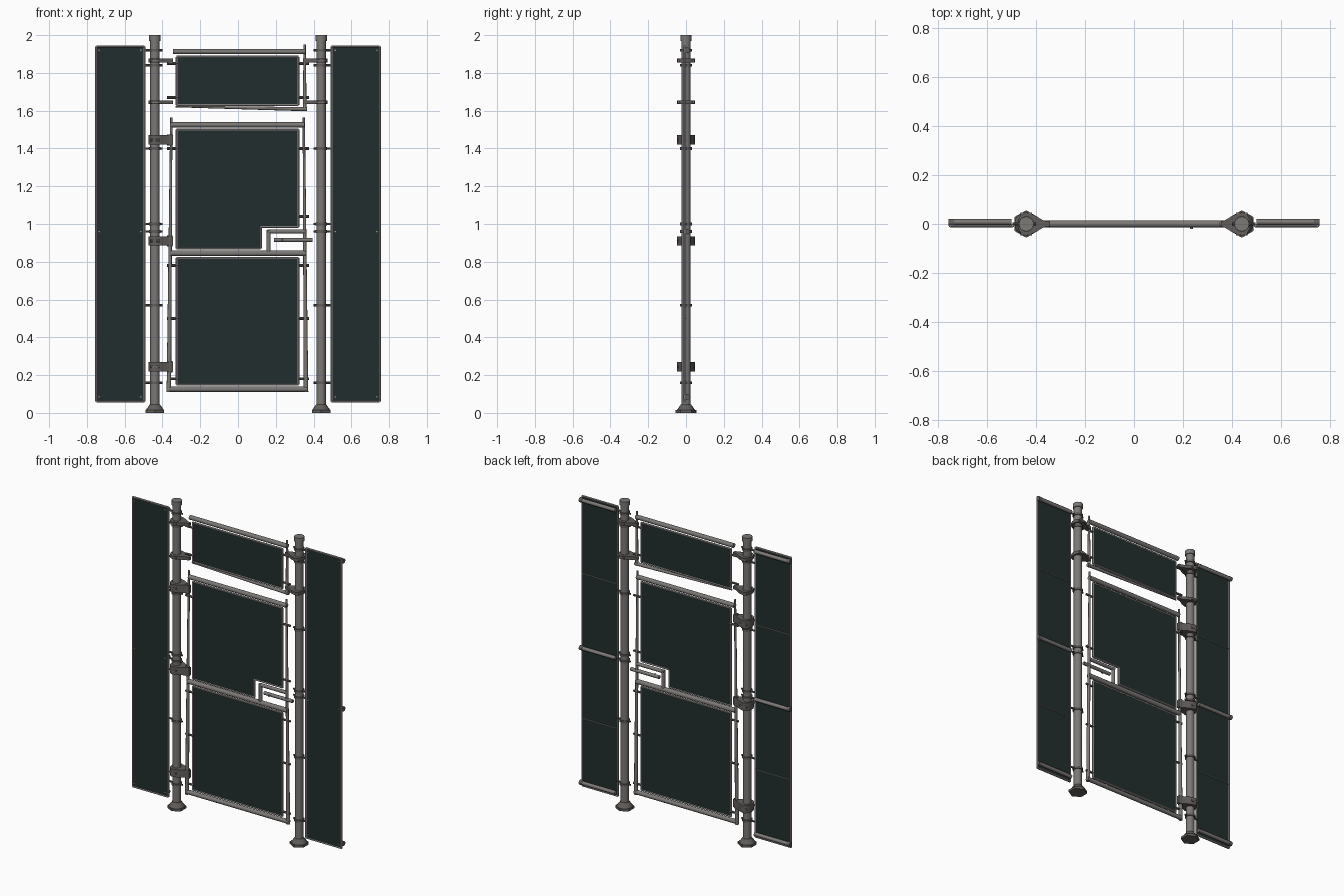
import bpy, bmesh, math
from mathutils import Vector

if "Cube" in bpy.data.objects:
    bpy.data.objects.remove(bpy.data.objects["Cube"])


def material(name, rgb):
    m = bpy.data.materials.new(name)
    m.use_nodes = True
    m.diffuse_color = (*rgb, 1)
    bsdf = next(n for n in m.node_tree.nodes if n.type == "BSDF_PRINCIPLED")
    bsdf.inputs["Base Color"].default_value = (*rgb, 1)
    bsdf.inputs["Roughness"].default_value = 0.6
    return m


STEEL = material("galvanised_steel", (0.2, 0.19, 0.18))
DARK = material("dark_steel", (0.12, 0.11, 0.105))
EDGE = material("light_edging", (0.33, 0.31, 0.3))
SHEET = material("dark_green_sheet", (0.016, 0.027, 0.027))


def finish(name, bm, mat, smooth=True):
    bmesh.ops.recalc_face_normals(bm, faces=bm.faces)
    mesh = bpy.data.meshes.new(name)
    bm.to_mesh(mesh)
    bm.free()
    mesh.materials.append(mat)
    ob = bpy.data.objects.new(name, mesh)
    bpy.context.collection.objects.link(ob)
    if smooth:
        bpy.ops.object.select_all(action="DESELECT")
        ob.select_set(True)
        bpy.context.view_layer.objects.active = ob
        bpy.ops.object.shade_smooth_by_angle(angle=math.radians(35))
    return ob


def rod(name, a, b, r, mat=STEEL, r_end=None, sides=12):
    """Round bar from a to b, optionally tapered."""
    a, b = Vector(a), Vector(b)
    bm = bmesh.new()
    bmesh.ops.create_cone(bm, cap_ends=True, segments=sides, radius1=r,
                          radius2=r if r_end is None else r_end, depth=(b - a).length)
    turn = (b - a).to_track_quat("Z", "Y").to_matrix().to_4x4()
    turn.translation = (a + b) / 2
    bm.transform(turn)
    return finish(name, bm, mat)


def extrude(name, points, direction, mat, smooth=False):
    """Flat outline pushed along a direction."""
    bm = bmesh.new()
    face = bm.faces.new([bm.verts.new(p) for p in points])
    out = bmesh.ops.extrude_face_region(bm, geom=[face])
    verts = [v for v in out["geom"] if isinstance(v, bmesh.types.BMVert)]
    bmesh.ops.translate(bm, verts=verts, vec=direction)
    return finish(name, bm, mat, smooth)


def sheet(name, outline, y=0.0):
    extrude(name, [(x, y - 0.004, z) for x, z in outline], (0, 0.008, 0), SHEET)
    loop = outline + outline[:1]
    for (x1, z1), (x2, z2) in zip(loop, loop[1:]):
        rod(name + "_edging", (x1, y, z1), (x2, y, z2), 0.006, EDGE, sides=8)


def rect(x1, x2, z1, z2):
    return [(x1, z1), (x2, z1), (x2, z2), (x1, z2)]


def strap(name, side, z, height):
    """Teardrop bracket wrapped round a post and reaching toward the gate."""
    x0 = side * 0.44
    pts = [(x0 + side * 0.035 * math.cos(t), 0.047 * math.sin(t), z - height / 2)
           for t in (math.radians(-90 + 15 * i) for i in range(13))]
    pts += [(side * x, y, z - height / 2) for x, y in
            ((0.405, 0.036), (0.37, 0.014), (0.345, 0.01),
             (0.345, -0.01), (0.37, -0.014), (0.405, -0.036))]
    extrude(name, pts, (0, 0, height), DARK, True)
    # clamp bolts
    for y in (-0.04, 0.04):
        rod(name + "_bolt", (x0 - 0.024, y, z), (x0 + 0.024, y, z), 0.007, STEEL, sides=6)


# Posts, feet and the screens beside them
for side, tag in ((-1, "right"), (1, "left")):
    x = side * 0.44
    rod(tag + "_post", (x, 0, 0.01), (x, 0, 1.98), 0.025, sides=24)
    rod(tag + "_post_cap", (x, 0, 1.97), (x, 0, 2.0), 0.03, sides=24)
    rod(tag + "_foot_plate", (x, 0, 0), (x, 0, 0.015), 0.056, DARK, sides=6)
    rod(tag + "_foot_cone", (x, 0, 0.015), (x, 0, 0.045), 0.048, DARK, 0.027, sides=12)

    for z in (0.16, 0.57, 0.96, 1.0, 1.4, 1.84, 1.92):
        rod(tag + "_post_collar", (x, 0, z - 0.007), (x, 0, z + 0.007), 0.031, DARK, sides=20)
        rod(tag + "_collar_arm", (side * 0.4, 0, z), (side * 0.495, 0, z), 0.006, DARK, sides=8)

    sheet(tag + "_side_screen", rect(side * 0.495, side * 0.75, 0.06, 1.94), -0.008)
    for z in (0.085, 0.96, 1.92):
        rod(tag + "_screen_rail", (side * 0.5, 0.008, z), (side * 0.74, 0.008, z), 0.012)
        rod(tag + "_rail_end", (side * 0.735, 0.006, z), (side * 0.757, 0.006, z), 0.015, DARK)
        # rivets holding the sheet to the rail
        for rx in (0.515, 0.735):
            rod(tag + "_rivet", (side * rx, -0.015, z), (side * rx, 0, z), 0.004, EDGE, sides=8)
    for z in (0.5, 1.44):
        rod(tag + "_screen_wire", (side * 0.5, -0.002, z), (side * 0.745, -0.002, z),
            0.003, STEEL, sides=6)

    for z in (1.645, 1.865):
        strap(tag + "_transom_bracket", side, z, 0.02)

# Hinges on one post
for z in (0.245, 0.91, 1.445):
    strap("hinge", -1, z, 0.05)
    rod("hinge_pin", (-0.362, 0, z - 0.03), (-0.362, 0, z + 0.03), 0.014, DARK)

# Transom above the gate
sheet("transom_sheet", rect(-0.325, 0.32, 1.63, 1.885))
rod("transom_top_rail", (-0.345, 0, 1.913), (0.357, 0, 1.913), 0.014)
rod("transom_bottom_rail", (-0.33, 0, 1.622), (0.365, 0, 1.608), 0.004, r_end=0.011)
rod("transom_upright", (0.353, 0, 1.6), (0.353, 0, 1.95), 0.01, r_end=0.006)

# Gate frame
rod("gate_hinge_upright", (-0.366, 0, 0.11), (-0.353, 0, 1.565), 0.012, r_end=0.006)
rod("gate_lock_upright", (0.36, 0, 0.11), (0.348, 0, 1.565), 0.012, r_end=0.006)
for name, x, z, r in (("bottom", 0.367, 0.125, 0.014), ("middle", 0.357, 0.845, 0.015),
                      ("top", 0.352, 1.525, 0.014)):
    rod("gate_" + name + "_rail", (-x, 0, z), (x, 0, z), r)

# Gate sheets, the upper one notched for the lock
sheet("gate_lower_sheet", rect(-0.325, 0.32, 0.15, 0.82))
sheet("gate_upper_sheet", [(-0.325, 0.87), (0.12, 0.87), (0.12, 0.985),
                           (0.32, 0.985), (0.32, 1.5), (-0.325, 1.5)])

# Lock surround and sliding bolt
rod("lock_top_bar", (0.155, 0, 0.96), (0.352, 0, 0.96), 0.011)
rod("lock_side_bar", (0.162, 0, 0.85), (0.162, 0, 0.968), 0.011)
rod("sliding_bolt", (0.19, 0, 0.915), (0.395, 0, 0.915), 0.011)
rod("bolt_handle", (0.235, -0.02, 0.915), (0.235, 0, 0.915), 0.006)

# Clips joining sheets to the frame
for side in (-1, 1):
    for z in (0.18, 0.5, 0.78, 1.4, 1.67, 1.85) + ((1.04,) if side > 0 else ()):
        rod("sheet_clip", (side * 0.318, 0, z), (side * 0.376, 0, z), 0.007, DARK, sides=8)
